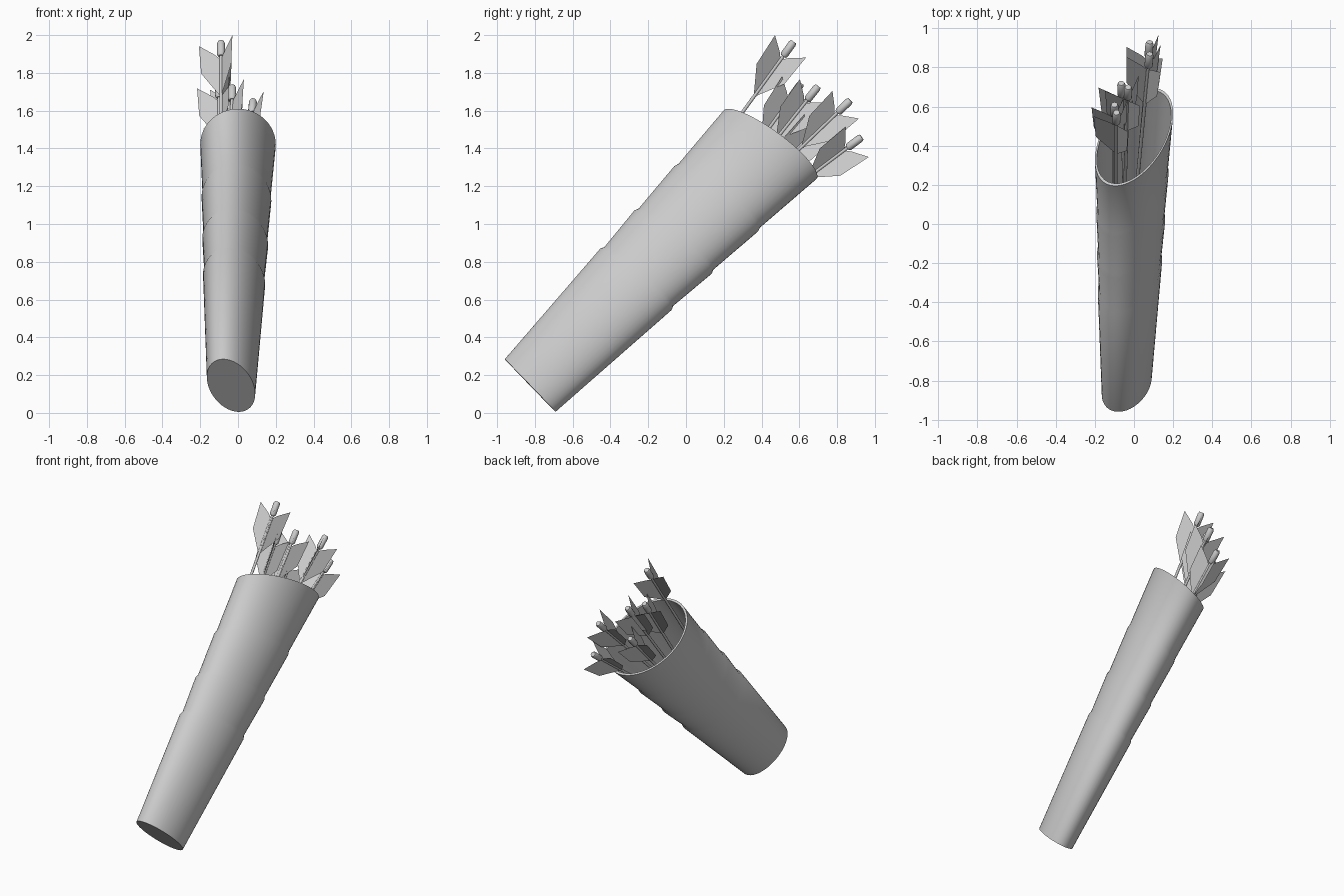
import bpy, bmesh, math
from mathutils import Vector

cube = bpy.data.objects.get("Cube")
if cube:
    bpy.data.objects.remove(cube, do_unlink=True)

grey = bpy.data.materials.new("plain_grey")
grey.use_nodes = True
GREY = (0.6, 0.6, 0.6, 1)
grey.diffuse_color = GREY
grey.node_tree.nodes["Principled BSDF"].inputs["Base Color"].default_value = GREY


def finish(bm, name, smooth=True, normals=True):
    if normals:
        bmesh.ops.recalc_face_normals(bm, faces=bm.faces)
    mesh = bpy.data.meshes.new(name)
    bm.to_mesh(mesh)
    bm.free()
    mesh.materials.append(grey)
    obj = bpy.data.objects.new(name, mesh)
    bpy.context.collection.objects.link(obj)
    if smooth:
        bpy.ops.object.select_all(action='DESELECT')
        obj.select_set(True)
        bpy.context.view_layer.objects.active = obj
        bpy.ops.object.shade_smooth_by_angle(angle=math.radians(35))
    return obj


def bridge(bm, a, b):
    n = len(a)
    for i in range(n):
        j = (i + 1) % n
        bm.faces.new((a[i], a[j], b[j], b[i]))


# Quiver: leaning oval tube, each oval given by a centre and two half axes
BOTTOM = [Vector(v) for v in ((-0.037, -0.825, 0.145), (0.128, 0.045, -0.045), (0, -0.127, 0.132))]
TOP = [Vector(v) for v in ((0, 0.445, 1.42), (0.2, 0.12, 0), (0, -0.22, 0.19))]
SIDES = 48


def oval(bm, f, scale):
    c, a, b = (p.lerp(q, f) for p, q in zip(BOTTOM, TOP))
    angles = [math.tau * i / SIDES for i in range(SIDES)]
    return [bm.verts.new(c + scale * (a * math.cos(t) + b * math.sin(t))) for t in angles]


# (height along tube, oval scale): three stepped lips outside, plain wall inside
PROFILE = [(0, 1), (0.44, 1.03), (0.452, 0.985), (0.595, 1.02), (0.607, 0.98),
           (0.775, 1.005), (0.787, 0.975), (1, 1), (1, 0.95), (0.03, 0.9)]
bm = bmesh.new()
rings = [oval(bm, f, s) for f, s in PROFILE]
for lower, upper in zip(rings, rings[1:]):
    bridge(bm, lower, upper)
bm.faces.new(rings[0])
bm.faces.new(rings[-1])
finish(bm, "quiver")

# Arrow parts: (distance from the tail end, radius)
SHAFT = [(-1.5, 0.009), (-0.08, 0.009)]
NOCK = [(-0.095, 0.014), (-0.085, 0.021), (-0.012, 0.021), (0, 0.016)]
VANE = [(-0.35, 0.008), (-0.21, 0.105), (-0.03, 0.117), (-0.085, 0.035), (-0.11, 0.008)]


def arrow(index, tail, direction, roll):
    tail, d = Vector(tail), Vector(direction).normalized()
    u = (Vector((1, 0, 0)) - d * d.x).normalized()
    n = d.cross(u)

    def point(along, radius, angle):
        return tail + d * along + radius * (u * math.cos(angle) + n * math.sin(angle))

    # Round shaft and nock
    for part, profile in (("shaft", SHAFT), ("nock", NOCK)):
        bm = bmesh.new()
        loops = [[bm.verts.new(point(a, r, math.tau * i / 12)) for i in range(12)]
                 for a, r in profile]
        for p, q in zip(loops, loops[1:]):
            bridge(bm, p, q)
        bm.faces.new(loops[0])
        bm.faces.new(loops[-1])
        finish(bm, f"arrow_{part}_{index}")

    # Three flat vanes around the shaft
    bm = bmesh.new()
    for k in range(3):
        angle = math.radians(roll + 120 * k)
        bm.faces.new([bm.verts.new(point(a, r, angle)) for a, r in VANE])
    finish(bm, f"arrow_vanes_{index}", smooth=False, normals=False)


ARROWS = [
    ((-0.09, 0.57, 1.965), (0, 0.587, 0.81), -59),
    ((-0.10, 0.61, 1.745), (0, 0.58, 0.81), -62),
    ((-0.03, 0.70, 1.73), (0.02, 0.62, 0.78), -58),
    ((0.08, 0.87, 1.655), (0.07, 0.72, 0.69), -60),
    ((0.08, 0.93, 1.46), (0.07, 0.8, 0.6), -54),
    ((-0.065, 0.72, 1.53), (-0.02, 0.7, 0.71), -60),
]
for i, (tail, direction, roll) in enumerate(ARROWS, 1):
    arrow(i, tail, direction, roll)
